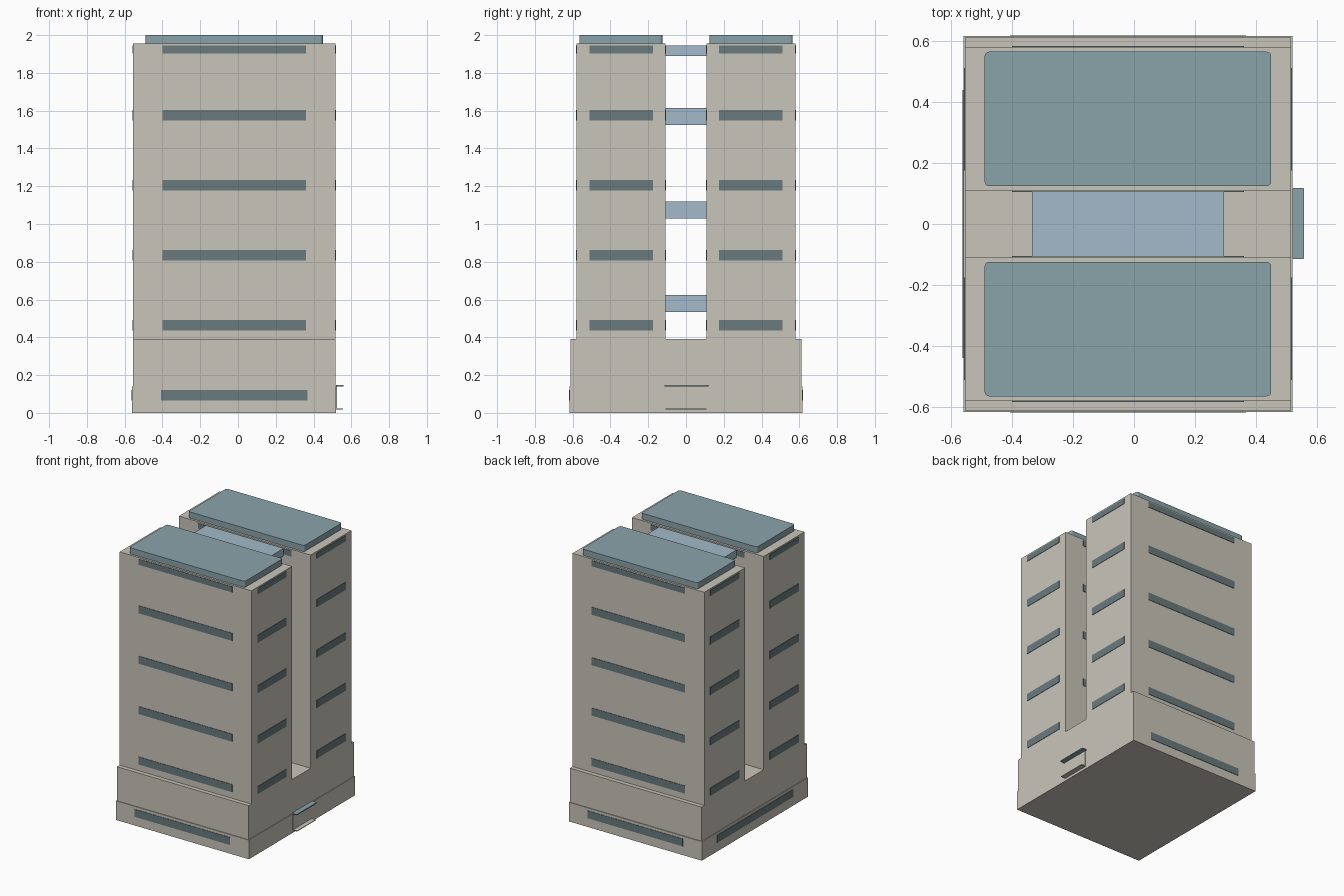
import bpy
import bmesh
from mathutils import Vector

if "Cube" in bpy.data.objects:
    bpy.data.objects.remove(bpy.data.objects["Cube"], do_unlink=True)


def material(name, rgb):
    mat = bpy.data.materials.new(name)
    mat.use_nodes = True
    mat.diffuse_color = (*rgb, 1)
    mat.node_tree.nodes["Principled BSDF"].inputs["Base Color"].default_value = (*rgb, 1)
    return mat


WALL = material("beige concrete", (0.584, 0.558, 0.491))
WINDOW = material("dark window glass", (0.144, 0.195, 0.212))
ROOF = material("blue grey roof", (0.254, 0.366, 0.402))
BRIDGE = material("pale blue glass", (0.366, 0.491, 0.591))


def box(name, xs, ys, zs, mat, rounding=0):
    """Box between the given limits, with optional rounded upright edges."""
    lo, hi = (Vector(p) for p in zip(xs, ys, zs))
    bm = bmesh.new()
    bmesh.ops.create_cube(bm, size=1)
    for v in bm.verts:
        v.co = (lo + hi) / 2 + v.co * (hi - lo)
    if rounding:
        upright = [e for e in bm.edges
                   if abs(e.verts[0].co.z - e.verts[1].co.z) > 1e-4]
        bmesh.ops.bevel(bm, geom=upright, offset=rounding, segments=3,
                        profile=0.5, affect='EDGES')
    mesh = bpy.data.meshes.new(name)
    bm.to_mesh(mesh)
    bm.free()
    mesh.materials.append(mat)
    obj = bpy.data.objects.new(name, mesh)
    bpy.context.collection.objects.link(obj)
    return obj


def around(c):
    """Limits of a thin window plate set in a wall at coordinate c."""
    return (c - 0.003, c + 0.003)


LEFT, RIGHT = -0.555, 0.515
INNER, OUTER = 0.108, 0.58
STRIP = (-0.40, 0.36)
FLOORS = [(z, z + 0.056) for z in (0.437, 0.807, 1.177, 1.547)] + [(1.903, 1.945)]

# Stepped podium
box("podium_lower", (-0.56, 0.52), (-0.616, 0.616), (0, 0.14), WALL)
box("podium_upper", (LEFT, RIGHT), (-0.611, 0.611), (0.14, 0.39), WALL)
for side, label in ((-1, "front"), (1, "back")):
    box(f"podium_window_{label}", (-0.407, 0.367), around(side * 0.616), (0.065, 0.12), WINDOW)
box("podium_window_side", around(-0.56), (-0.44, 0.44), (0.065, 0.12), WINDOW)

# Twin towers with roof slabs and window strips on all four walls
for side, label in ((-1, "front"), (1, "back")):
    def span(a, b):
        return sorted((side * a, side * b))

    box(f"tower_{label}", (LEFT, RIGHT), span(INNER, OUTER), (0.39, 1.955), WALL)
    box(f"roof_{label}", (-0.49, 0.45), span(0.124, 0.565), (1.955, 2.0), ROOF, 0.015)
    for i, zs in enumerate(FLOORS):
        for y, face in ((OUTER, "outer"), (INNER, "inner")):
            box(f"window_{label}_{face}_{i}", STRIP, around(side * y), zs, WINDOW)
        for x, face in ((LEFT, "west"), (RIGHT, "east")):
            box(f"window_{label}_{face}_{i}", around(x), span(0.175, 0.512), zs, WINDOW)

# Glazed bridges between the towers
for i, zs in enumerate(((0.533, 0.625), (1.03, 1.118), (1.525, 1.615), (1.89, 1.945))):
    box(f"bridge_{i}", (-0.335, 0.295), (-INNER, INNER), zs, BRIDGE)

# Entrance with canopy, door panel and step
box("entrance_canopy", (0.52, 0.558), (-0.115, 0.118), (0.14, 0.148), ROOF, 0.004)
box("entrance_panel", (0.518, 0.524), (-0.108, 0.108), (0.022, 0.14), WALL)
box("entrance_step", (0.52, 0.556), (-0.108, 0.108), (0.019, 0.024), WALL)
